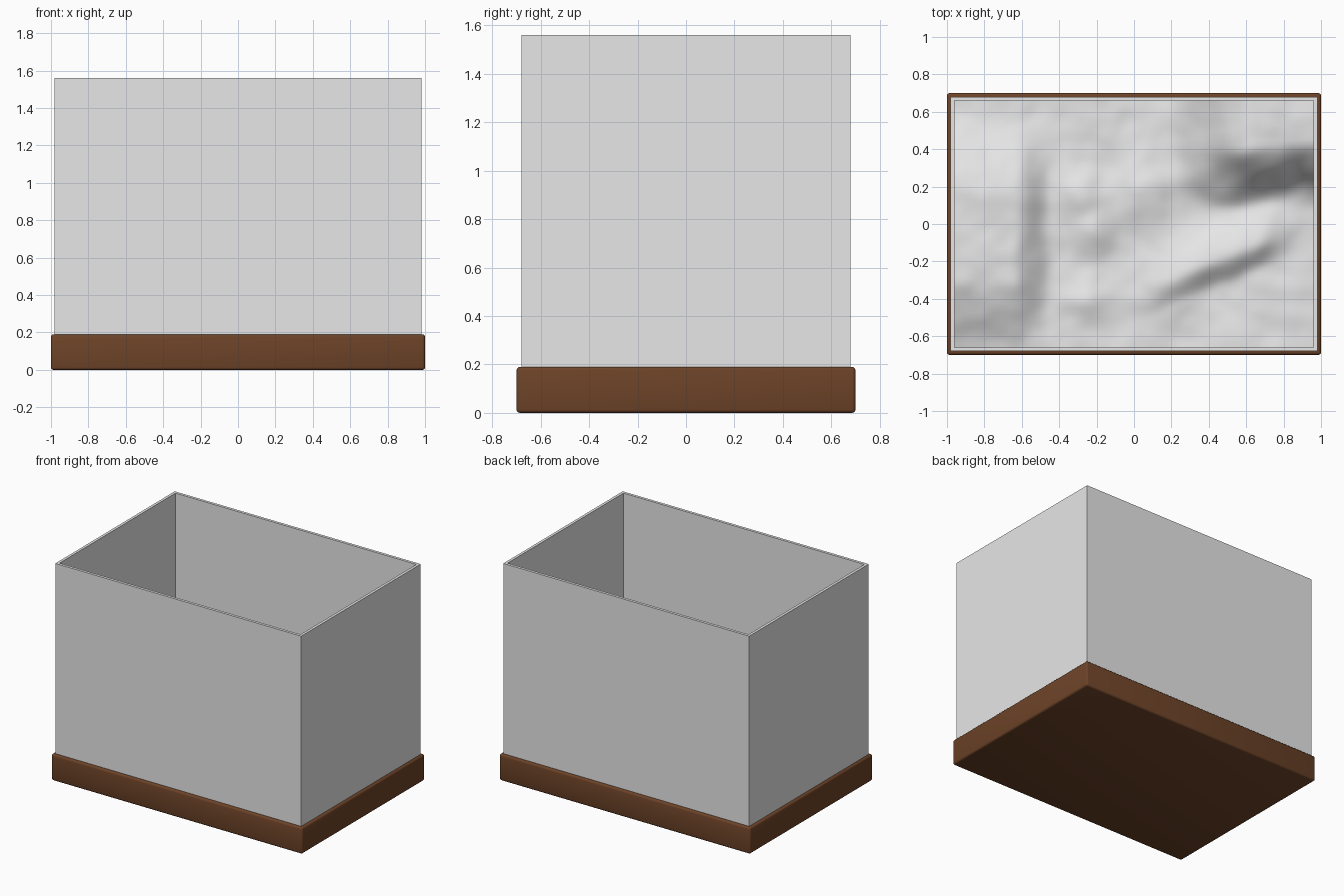
import bpy, bmesh, math
from mathutils import Vector, noise

if "Cube" in bpy.data.objects:
    bpy.data.objects.remove(bpy.data.objects["Cube"])


def material(name, rgb):
    m = bpy.data.materials.new(name)
    m.diffuse_color = (*rgb, 1)
    m.use_nodes = True
    m.node_tree.nodes["Principled BSDF"].inputs["Base Color"].default_value = m.diffuse_color
    return m


BROWN = material("brown_wood", (0.153, 0.056, 0.021))
GREY = material("pale_grey", (0.8, 0.8, 0.8))


def finish(bm, name, mat):
    me = bpy.data.meshes.new(name)
    bm.to_mesh(me)
    bm.free()
    me.materials.append(mat)
    ob = bpy.data.objects.new(name, me)
    bpy.context.collection.objects.link(ob)
    return ob


def box(name, lo, hi, mat, bevel=0):
    bm = bmesh.new()
    bmesh.ops.create_cube(bm, size=1)
    for v in bm.verts:
        v.co = Vector(((a + b) / 2 + c * (b - a) for a, b, c in zip(lo, hi, v.co)))
    if bevel:
        bmesh.ops.bevel(bm, geom=bm.edges[:], offset=bevel, segments=3,
                        profile=0.5, affect='EDGES')
    return finish(bm, name, mat)


def smooth(ob, angle):
    bpy.ops.object.select_all(action='DESELECT')
    ob.select_set(True)
    bpy.context.view_layer.objects.active = ob
    bpy.ops.object.shade_smooth_by_angle(angle=math.radians(angle))


# Wooden plinth with softened edges
smooth(box("base", (-1, -0.7, 0), (1, 0.7, 0.19), BROWN, 0.014), 40)

# Tank floor and four panes
X, Y, T, FLOOR, TOP = 0.98, 0.68, 0.02, 0.235, 1.56
box("tank_floor", (-X, -Y, 0.19), (X, Y, FLOOR), GREY)
for s, side in ((-1, "front"), (1, "back")):
    a, b = sorted((s * Y, s * (Y - T)))
    box(side + "_pane", (-X, a, FLOOR), (X, b, TOP), GREY)
for s, side in ((-1, "left"), (1, "right")):
    a, b = sorted((s * X, s * (X - T)))
    box(side + "_pane", (a, -Y + T, FLOOR), (b, Y - T, TOP), GREY)


# Landscape inside the tank
def step(a, b, t):
    t = min(1, max(0, (t - a) / (b - a)))
    return t * t * (3 - 2 * t)


def bump(x, y, cx, cy, r):
    return math.exp(-((x - cx) ** 2 + (y - cy) ** 2) / (r * r))


def height(x, y):
    n = noise.noise(Vector((x * 4, y * 4, 3)))
    h = 0.34 + 0.018 * n + 0.006 * noise.noise(Vector((x * 11, y * 11, 7)))
    # raised left bank
    h += 0.12 * (1 - step(-0.65, -0.43, x + 0.04 * n)) * step(-0.7, -0.3, y) * (1 - step(0.15, 0.6, y))
    # steep hill at the back right
    h += 0.30 * step(0.08, 0.42, y + 0.06 * n) * step(0.12, 0.65, x)
    # low ridge at the front right
    d = y + 0.27 - 0.4 * (x - 0.4)
    h += 0.07 * step(-0.09, 0.06, d) * (1 - step(0.06, 0.35, d)) * step(0, 0.3, x) * (1 - step(0.65, 0.9, x))
    # small mounds
    for cx, cy, r, k in ((-0.28, 0.14, 0.12, 0.05), (-0.22, -0.05, 0.1, 0.04),
                         (0.05, 0.2, 0.16, 0.04), (-0.25, -0.42, 0.1, 0.03)):
        h += k * bump(x, y, cx, cy, r)
    return h


bm = bmesh.new()
bmesh.ops.create_grid(bm, x_segments=72, y_segments=50, size=1)
for v in bm.verts:
    x, y = v.co.x * (X - T), v.co.y * (Y - T)
    v.co = (x, y, height(x, y))
smooth(finish(bm, "landscape", GREY), 60)
